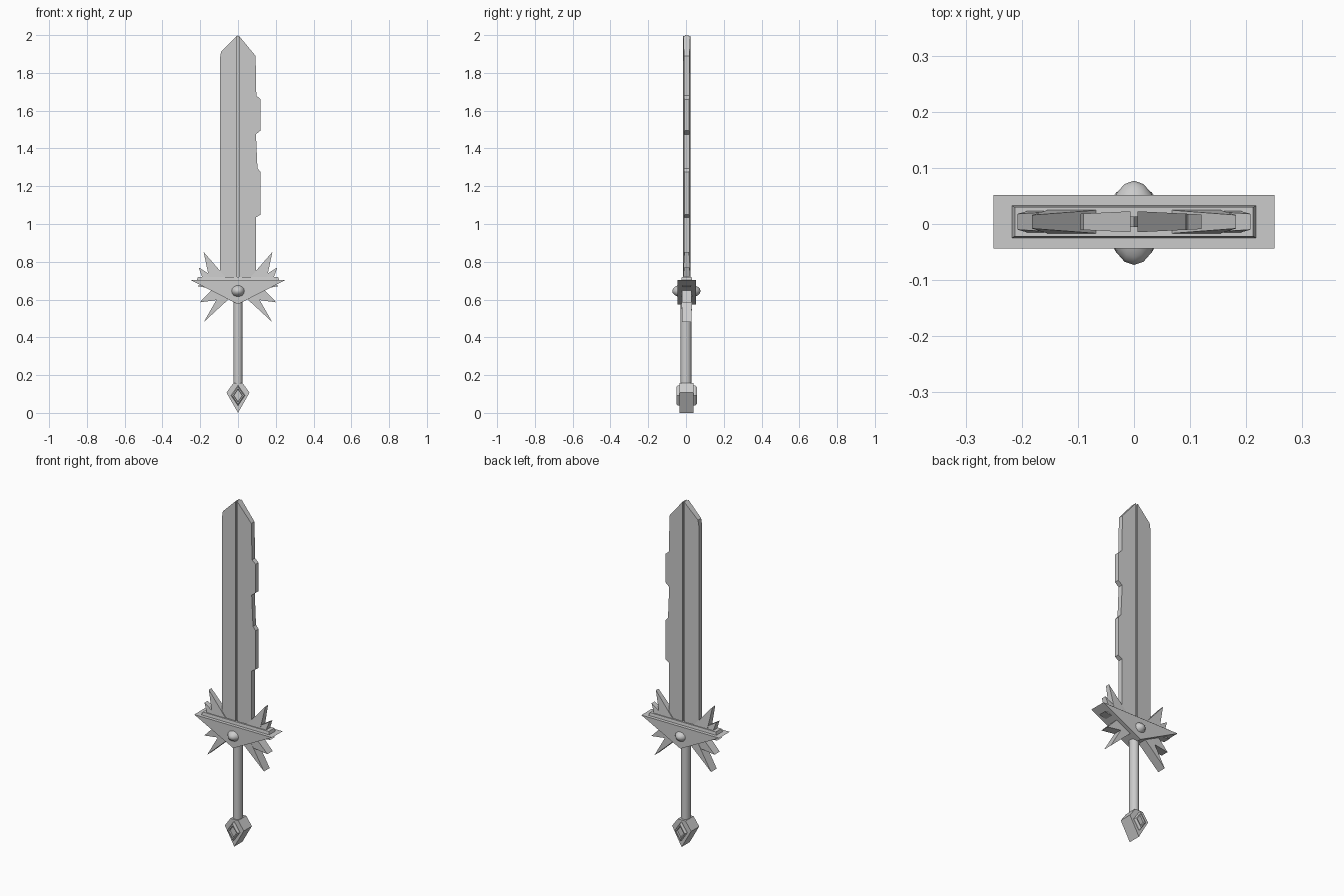
import bpy, bmesh, math

if "Cube" in bpy.data.objects:
    bpy.data.objects.remove(bpy.data.objects["Cube"])

YC = 0.004  # slight depth offset of blade and guard


def prism(name, pts, yc=YC):
    """Prism from (x, z, half-depth) outline points, extruded along y."""
    bm = bmesh.new()
    f = [bm.verts.new((x, yc - h, z)) for x, z, h in pts]
    b = [bm.verts.new((x, yc + h, z)) for x, z, h in pts]
    bm.faces.new(f)
    bm.faces.new(b[::-1])
    n = len(pts)
    for i in range(n):
        j = (i + 1) % n
        bm.faces.new((f[i], b[i], b[j], f[j]))
    bmesh.ops.recalc_face_normals(bm, faces=bm.faces)
    me = bpy.data.meshes.new(name)
    bm.to_mesh(me)
    bm.free()
    ob = bpy.data.objects.new(name, me)
    bpy.context.collection.objects.link(ob)
    return ob


def blade(name, outline):
    # depth thins slightly from the centre to the edge
    return prism(name, [(x, z, 0.019 - 0.05 * abs(x)) for x, z in outline])


# Blade: two halves with a thin core in the central groove
blade("blade_left", [(-0.006, 0.66), (-0.006, 1.995), (-0.09, 1.912), (-0.095, 1.88), (-0.095, 0.66)])
blade("blade_right", [(0.006, 0.66), (0.095, 0.66), (0.095, 1.035), (0.12, 1.05), (0.12, 1.275),
                      (0.103, 1.295), (0.095, 1.475), (0.12, 1.495), (0.12, 1.66),
                      (0.097, 1.68), (0.093, 1.89), (0.006, 1.995)])
prism("blade_core", [(-0.008, 0.66, 0.009), (0.008, 0.66, 0.009), (0.008, 1.985, 0.009),
                     (0, 2.0, 0.009), (-0.008, 1.985, 0.009)])

# Spikes around the guard: root a, tip, root b, root depth, tip depth
spikes = [((0.05, 0.70), (0.182, 0.852), (0.15, 0.70), 0.022, 0.012),
          ((0.08, 0.69), (0.208, 0.77), (0.18, 0.69), 0.022, 0.014),
          ((0.10, 0.69), (0.22, 0.672), (0.10, 0.65), 0.026, 0.022),
          ((0.06, 0.605), (0.203, 0.585), (0.12, 0.67), 0.026, 0.024),
          ((0.03, 0.62), (0.182, 0.48), (0.09, 0.64), 0.027, 0.026)]
for side, s in (("left", -1), ("right", 1)):
    for i, (a, t, b, hr, ht) in enumerate(spikes):
        prism(f"spike_{side}_{i + 1}", [(s * a[0], a[1], hr), (s * t[0], t[1], ht), (s * b[0], b[1], hr)])

# Guard: triangular wedge with a raised top plate
prism("guard", [(-0.25, 0.703, 0.048), (0, 0.575, 0.048), (0.25, 0.703, 0.048)])
prism("guard_plate", [(-0.22, 0.695, 0.03), (0.22, 0.695, 0.03), (0.212, 0.72, 0.026), (-0.212, 0.72, 0.026)])

# Round boss showing on both faces of the guard
bpy.ops.mesh.primitive_uv_sphere_add(segments=16, ring_count=10, radius=1, location=(0, 0.002, 0.645))
boss = bpy.context.object
boss.name = "guard_boss"
boss.scale = (0.044, 0.075, 0.038)
bpy.ops.object.shade_smooth_by_angle(angle=math.radians(40))

# Grip
bpy.ops.mesh.primitive_cylinder_add(vertices=16, radius=1, depth=0.48, location=(0, 0, 0.38))
grip = bpy.context.object
grip.name = "grip"
grip.scale = (0.025, 0.028, 1)
bpy.ops.object.shade_smooth_by_angle(angle=math.radians(40))

# Pommel: diamond block with a raised diamond on each face
H = 0.037
prism("pommel", [(0, 0, H), (0.061, 0.107, H), (0.025, 0.157, H), (-0.025, 0.157, H), (-0.061, 0.107, H)], 0.003)
for side, s in (("front", -1), ("back", 1)):
    bm = bmesh.new()
    rings = []
    for k, y in ((1.0, 0.03), (1.0, 0.045), (0.85, 0.054), (0.65, 0.054), (0.6, 0.044)):
        rings.append([bm.verts.new((x * k, 0.003 + s * y, 0.092 + z * k))
                      for x, z in ((0, 0.054), (0.037, 0), (0, -0.054), (-0.037, 0))])
    for p, q in zip(rings, rings[1:]):
        for i in range(4):
            j = (i + 1) % 4
            bm.faces.new((p[i], p[j], q[j], q[i]))
    bm.faces.new(rings[0][::-1])
    bm.faces.new(rings[-1])
    bmesh.ops.recalc_face_normals(bm, faces=bm.faces)
    me = bpy.data.meshes.new(f"pommel_gem_{side}")
    bm.to_mesh(me)
    bm.free()
    bpy.context.collection.objects.link(bpy.data.objects.new(f"pommel_gem_{side}", me))
